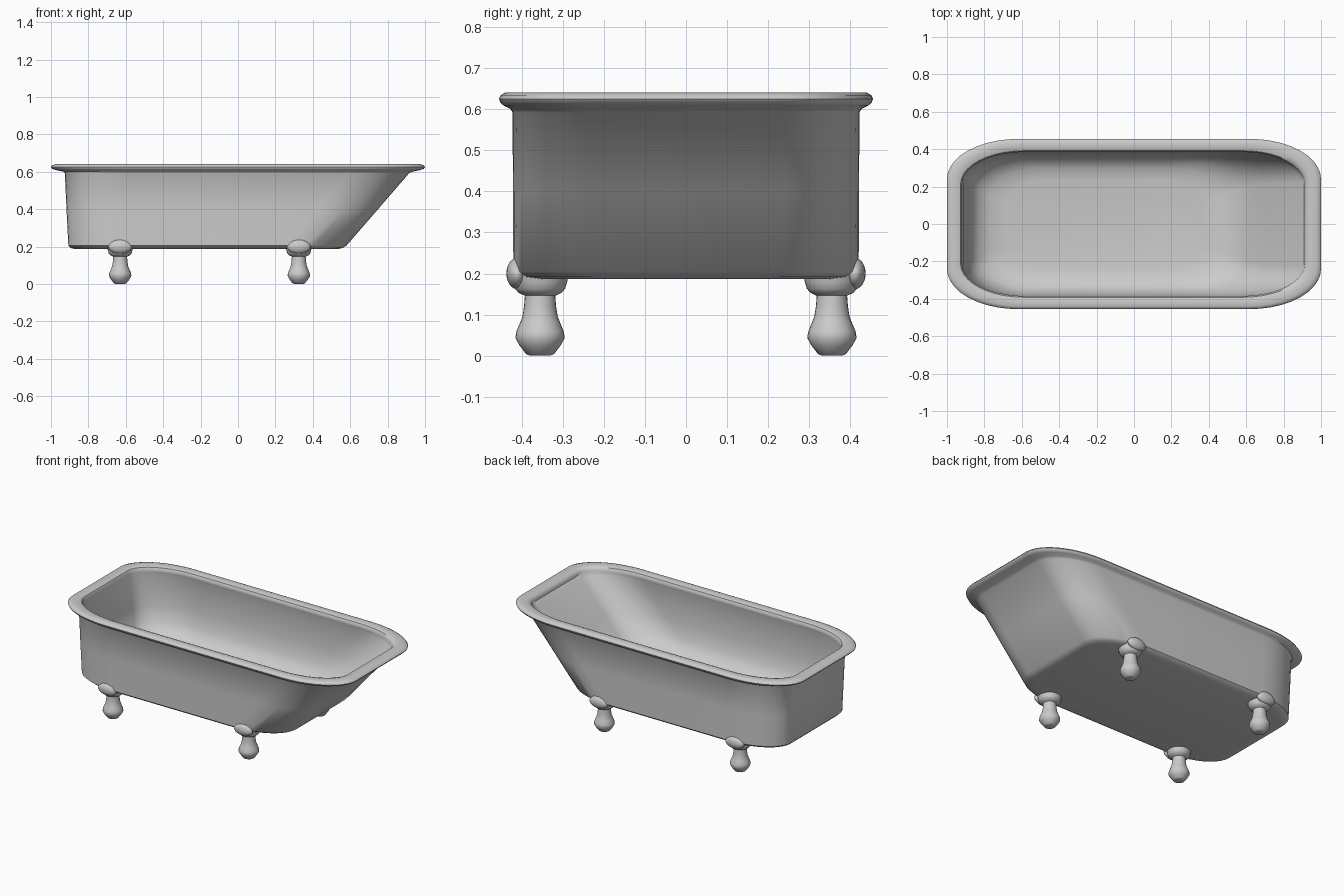
import bpy, bmesh, math

CORNER = 10  # segments per rounded corner


def finish(name, bm, angle):
    bmesh.ops.recalc_face_normals(bm, faces=bm.faces[:])
    me = bpy.data.meshes.new(name)
    bm.to_mesh(me)
    bm.free()
    ob = bpy.data.objects.new(name, me)
    bpy.context.collection.objects.link(ob)
    bpy.ops.object.select_all(action='DESELECT')
    ob.select_set(True)
    bpy.context.view_layer.objects.active = ob
    bpy.ops.object.shade_smooth_by_angle(angle=math.radians(angle))
    return ob


def skin(bm, rings):
    for a, b in zip(rings, rings[1:]):
        n = len(a)
        for i in range(n):
            j = (i + 1) % n
            bm.faces.new((a[i], a[j], b[j], b[i]))
    bm.faces.new(rings[0])
    bm.faces.new(rings[-1])


def rounded_loop(bm, z, x0, x1, hy, rx, ry):
    """Rectangle with elliptical corners."""
    corners = [(x1 - rx, hy - ry, 0), (x0 + rx, hy - ry, 90),
               (x0 + rx, -hy + ry, 180), (x1 - rx, -hy + ry, 270)]
    ring = []
    for cx, cy, start in corners:
        for k in range(CORNER + 1):
            a = math.radians(start + 90 * k / CORNER)
            ring.append(bm.verts.new((cx + rx * math.cos(a), cy + ry * math.sin(a), z)))
    return ring


# Tub: outer wall, rolled rim and inner basin as one lofted shell
# (z, x min, x max, half width, corner rx, corner ry)
sections = [
    (0.187, -0.870, 0.535, 0.375, 0.30, 0.16),
    (0.192, -0.895, 0.560, 0.405, 0.31, 0.175),
    (0.205, -0.907, 0.580, 0.420, 0.32, 0.18),
    (0.400, -0.917, 0.749, 0.421, 0.32, 0.18),
    (0.592, -0.926, 0.915, 0.422, 0.32, 0.18),
    (0.601, -0.935, 0.935, 0.428, 0.34, 0.19),
    (0.609, -0.975, 0.975, 0.444, 0.36, 0.205),
    (0.616, -0.994, 0.994, 0.452, 0.375, 0.213),
    (0.625, -1.000, 1.000, 0.455, 0.38, 0.215),
    (0.634, -0.993, 0.993, 0.451, 0.375, 0.213),
    (0.640, -0.975, 0.975, 0.440, 0.365, 0.205),
    (0.640, -0.945, 0.942, 0.410, 0.35, 0.19),
    (0.634, -0.927, 0.922, 0.392, 0.34, 0.178),
    (0.622, -0.920, 0.913, 0.385, 0.335, 0.172),
    (0.608, -0.919, 0.910, 0.386, 0.335, 0.172),
    (0.590, -0.912, 0.885, 0.392, 0.33, 0.172),
    (0.400, -0.890, 0.710, 0.385, 0.32, 0.17),
    (0.310, -0.868, 0.618, 0.370, 0.32, 0.17),
    (0.260, -0.830, 0.548, 0.342, 0.31, 0.165),
    (0.230, -0.770, 0.475, 0.300, 0.30, 0.15),
    (0.217, -0.680, 0.390, 0.240, 0.27, 0.12),
]
bm = bmesh.new()
skin(bm, [rounded_loop(bm, *s) for s in sections])
finish("bathtub", bm, 40)

# Feet: turned profile (radius, z)
profile = [(0.024, 0.0), (0.034, 0.004), (0.050, 0.025), (0.060, 0.043),
           (0.058, 0.058), (0.049, 0.080), (0.043, 0.095), (0.039, 0.120),
           (0.037, 0.146), (0.052, 0.153), (0.061, 0.163), (0.066, 0.180), (0.069, 0.196)]
SIDES = 24
for xn, x in (("left", -0.63), ("right", 0.325)):
    for yn, s in (("front", -1), ("back", 1)):
        bm = bmesh.new()
        skin(bm, [[bm.verts.new((x + r * math.cos(2 * math.pi * i / SIDES),
                                 s * 0.355 + r * math.sin(2 * math.pi * i / SIDES), z))
                   for i in range(SIDES)] for r, z in profile])
        finish(f"{yn}_{xn}_foot", bm, 40)

        # Lug gripping the side of the tub above each foot
        bm = bmesh.new()
        bmesh.ops.create_uvsphere(bm, u_segments=24, v_segments=12, radius=1)
        for v in bm.verts:
            z = v.co.z
            v.co = (x + v.co.x * 0.064 * (1 - 0.15 * max(z, 0)),
                    s * 0.411 + v.co.y * 0.026, 0.200 + z * 0.038)
        finish(f"{yn}_{xn}_lug", bm, 40)
